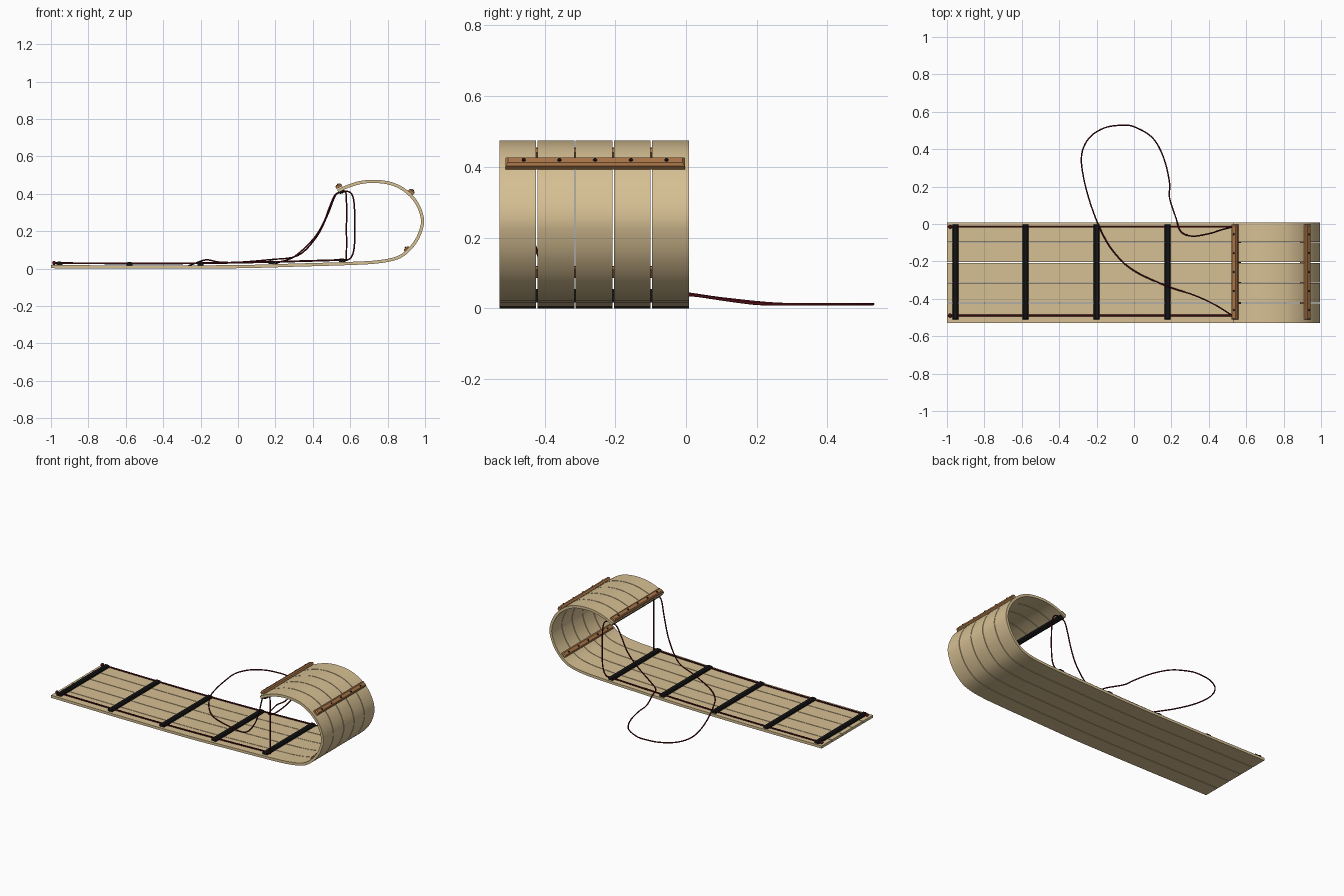
import bpy, bmesh, math
from mathutils import Vector, Matrix

cube = bpy.data.objects.get("Cube")
if cube:
    bpy.data.objects.remove(cube, do_unlink=True)


def material(name, rgb):
    m = bpy.data.materials.new(name)
    m.use_nodes = True
    m.diffuse_color = (*rgb, 1)
    m.node_tree.nodes["Principled BSDF"].inputs["Base Color"].default_value = (*rgb, 1)
    return m


PALE = material("pale wood", (0.67, 0.52, 0.29))
BROWN = material("brown wood", (0.40, 0.18, 0.065))
BLACK = material("black", (0.008, 0.008, 0.009))
RED = material("dark red rope", (0.075, 0.004, 0.007))

BACK, FRONT = 0.01, -0.53       # sled edges in y
MID = (BACK + FRONT) / 2
ROPE_Y = (-0.015, -0.49)


def add_object(name, bm, mat):
    bmesh.ops.recalc_face_normals(bm, faces=bm.faces)
    mesh = bpy.data.meshes.new(name)
    bm.to_mesh(mesh)
    bm.free()
    mesh.materials.append(mat)
    ob = bpy.data.objects.new(name, mesh)
    bpy.context.collection.objects.link(ob)
    return ob


def smooth(ob, angle=35):
    bpy.ops.object.select_all(action="DESELECT")
    ob.select_set(True)
    bpy.context.view_layer.objects.active = ob
    bpy.ops.object.shade_smooth_by_angle(angle=math.radians(angle))


def spline(points, steps):
    """Catmull-Rom samples through the points."""
    p = [Vector(q) for q in points]
    p = [2 * p[0] - p[1]] + p + [2 * p[-1] - p[-2]]
    out = []
    for a, b, c, d in zip(p, p[1:], p[2:], p[3:]):
        for i in range(steps):
            t = i / steps
            out.append(0.5 * (2 * b + (c - a) * t + (2 * a - 5 * b + 4 * c - d) * t * t
                              + (3 * b - a - 3 * c + d) * t ** 3))
    return out + [p[-2]]


# Underside of the planks, from tail to the tip of the curl
outer = spline([(-1, 0.002), (-0.5, 0.0), (0, 0.002), (0.3, 0.01), (0.6, 0.019), (0.75, 0.028),
                (0.85, 0.048), (0.91, 0.085), (0.96, 0.145), (0.988, 0.21), (0.995, 0.26),
                (0.98, 0.32), (0.945, 0.38), (0.89, 0.43), (0.82, 0.463), (0.73, 0.475),
                (0.65, 0.468), (0.58, 0.446), (0.53, 0.423)], 4)
THICK = 0.017
inner = []
for i, p in enumerate(outer):
    t = (outer[min(i + 1, len(outer) - 1)] - outer[max(i - 1, 0)]).normalized()
    inner.append(p + Vector((-t.y, t.x)) * THICK)


def deck_top(x):
    return next(p.y for p in inner if p.x >= x)


# Five bent planks with narrow gaps
pitch, gap = (BACK - FRONT) / 5, 0.004
for n in range(5):
    y0 = FRONT + n * pitch + gap / 2
    y1 = y0 + pitch - gap
    bm = bmesh.new()
    rings = [[bm.verts.new((p.x, y, p.y)) for p, y in ((o, y0), (o, y1), (q, y1), (q, y0))]
             for o, q in zip(outer, inner)]
    for a, b in zip(rings, rings[1:]):
        for k in range(4):
            bm.faces.new((a[k], a[(k + 1) % 4], b[(k + 1) % 4], b[k]))
    bm.faces.new(rings[0])
    bm.faces.new(rings[-1])
    smooth(add_object(f"plank_{n + 1}", bm, PALE))


def cross_bar(name, x, z, normal_angle, mat, width=0.034, height=0.02):
    """Bar across the sled with chamfered upper edges, facing along normal_angle in xz."""
    bm = bmesh.new()
    bmesh.ops.create_cube(bm, size=1)
    bmesh.ops.scale(bm, vec=(width, 0.508, height), verts=bm.verts)
    top = [e for e in bm.edges if all(v.co.z > 0 for v in e.verts)]
    bmesh.ops.bevel(bm, geom=top, offset=0.007, segments=1, affect="EDGES")
    ob = add_object(name, bm, mat)
    turn = Matrix.Rotation(math.radians(90 - normal_angle), 4, "Y")
    ob.matrix_world = Matrix.Translation((x, MID + 0.003, z)) @ turn
    return ob


def bolts(name, bar, height=0.02):
    """Row of five round bolt heads along a bar, one for each plank."""
    bm = bmesh.new()
    for n in range(5):
        bmesh.ops.create_cone(bm, cap_ends=True, segments=10, radius1=0.006, radius2=0.005,
                              depth=0.005, matrix=Matrix.Translation((0, (n - 2) * 0.101, height / 2 + 0.001)))
    ob = add_object(name, bm, BLACK)
    ob.matrix_world = bar.matrix_world.copy()


# Wooden bars on the curl
for name, x, z, angle in (("tip_bar", 0.538, 0.442, 116), ("curl_bar", 0.929, 0.412, 47),
                          ("inner_bar", 0.903, 0.105, 133)):
    bolts(name + "_bolts", cross_bar(name, x, z, angle, BROWN))

# Black bars on the deck and under the tip
for n, x in enumerate((-0.955, -0.58, -0.2, 0.18, 0.555)):
    cross_bar(f"deck_bar_{n + 1}", x, deck_top(x) + 0.009, 90, BLACK, 0.032, 0.02)
cross_bar("tip_under_bar", 0.553, 0.411, 296, BLACK, 0.032, 0.018)


def rope(name, points, radius=0.004):
    curve = bpy.data.curves.new(name, "CURVE")
    curve.dimensions = "3D"
    curve.bevel_depth = radius
    curve.bevel_resolution = 2
    curve.use_fill_caps = True
    path = spline(points, 5)
    s = curve.splines.new("POLY")
    s.points.add(len(path) - 1)
    for sp, p in zip(s.points, path):
        sp.co = (*p, 1)
    ob = bpy.data.objects.new(name, curve)
    bpy.context.collection.objects.link(ob)
    curve.materials.append(RED)
    bpy.ops.object.select_all(action="DESELECT")
    ob.select_set(True)
    bpy.context.view_layer.objects.active = ob
    bpy.ops.object.convert(target="MESH")
    smooth(bpy.context.object, 60)


# Side ropes along the deck with a knot at the tail
for side, y in zip(("back", "front"), ROPE_Y):
    rope(side + "_side_rope", [(x, y, deck_top(x) + 0.011) for x in (-0.985, -0.58, -0.2, 0.18, 0.58)], 0.005)
    bm = bmesh.new()
    bmesh.ops.create_uvsphere(bm, u_segments=10, v_segments=6, radius=0.011,
                              matrix=Matrix.Translation((-0.983, y, 0.03)))
    smooth(add_object(side + "_tail_knot", bm, RED), 60)

# Ropes tying the tip down to the deck: one taut, one slack
rope("taut_tie_rope", [(0.555, ROPE_Y[1], 0.405), (0.578, ROPE_Y[1], 0.4),
                       (0.58, ROPE_Y[1], 0.2), (0.58, ROPE_Y[1], 0.04)])
rope("slack_tie_rope", [(x, ROPE_Y[0], z) for x, z in
                        ((0.555, 0.41), (0.595, 0.41), (0.618, 0.37), (0.625, 0.25),
                         (0.622, 0.12), (0.605, 0.06), (0.57, 0.04))])

# Pull rope looping out over the ground
rope("pull_rope", [
    (0.555, -0.015, 0.41), (0.52, -0.018, 0.395), (0.49, -0.025, 0.33), (0.455, -0.035, 0.24),
    (0.4, -0.052, 0.155), (0.31, -0.065, 0.07), (0.25, -0.04, 0.043), (0.225, 0.03, 0.036),
    (0.19, 0.14, 0.02), (0.19, 0.22, 0.012), (0.16, 0.35, 0.012), (0.1, 0.46, 0.012),
    (0, 0.52, 0.012), (-0.07, 0.528, 0.012), (-0.16, 0.513, 0.012), (-0.24, 0.46, 0.012),
    (-0.28, 0.37, 0.012), (-0.27, 0.25, 0.013), (-0.23, 0.1, 0.028), (-0.17, -0.05, 0.047),
    (-0.1, -0.16, 0.035), (0, -0.25, 0.034), (0.17, -0.33, 0.048), (0.32, -0.38, 0.07),
    (0.42, -0.425, 0.17), (0.48, -0.46, 0.29), (0.52, -0.485, 0.39), (0.555, -0.49, 0.41)])
